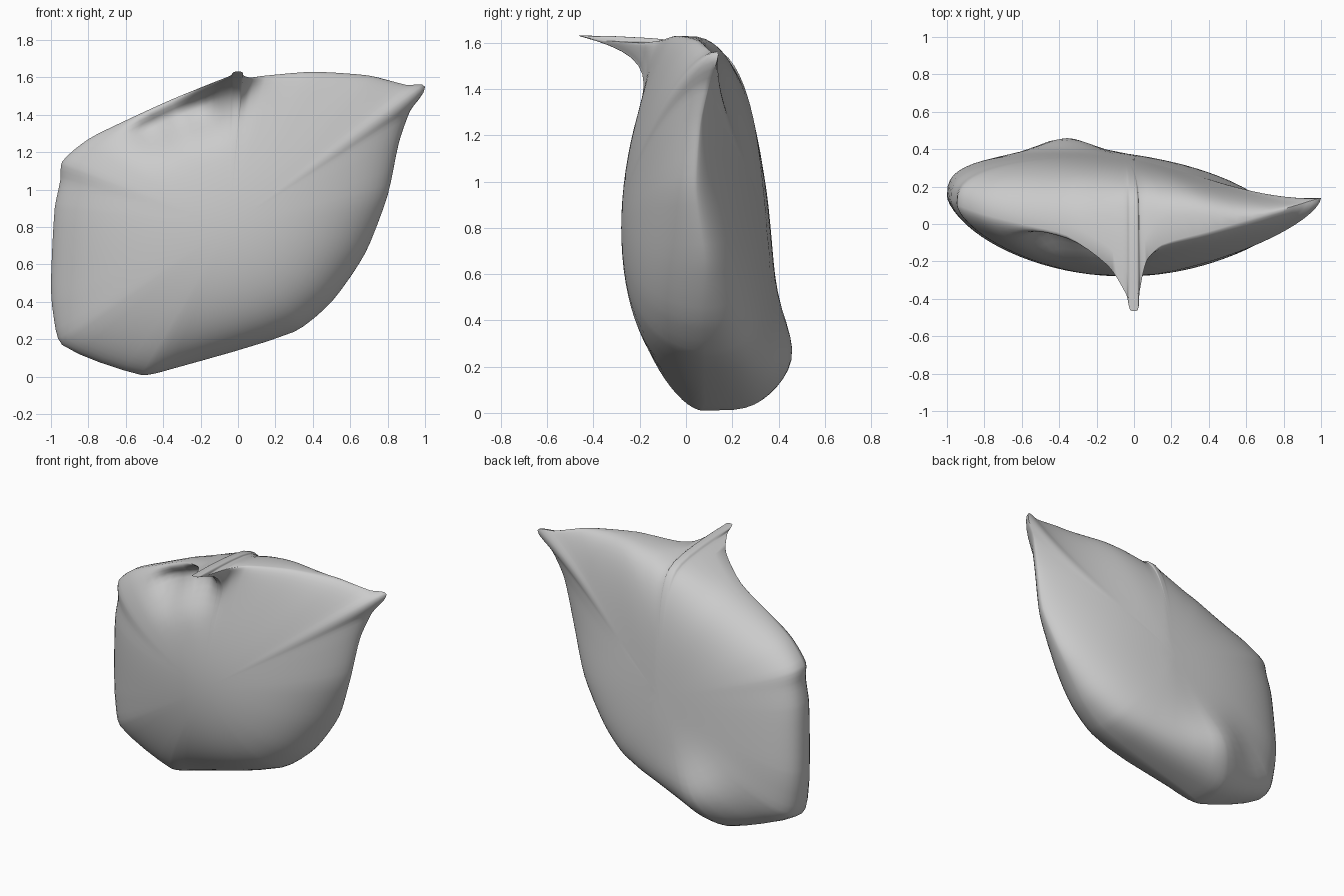
import bpy, bmesh, math
from mathutils import Vector

if "Cube" in bpy.data.objects:
    bpy.data.objects.remove(bpy.data.objects["Cube"])

grey = bpy.data.materials.new("plain grey cloth")
grey.use_nodes = True
colour = (0.6, 0.6, 0.6, 1)
grey.diffuse_color = colour
grey.node_tree.nodes["Principled BSDF"].inputs["Base Color"].default_value = colour

# Seam outline, running around the cushion through its pulled corners
SEAM = [(-.94, .10, 1.15), (-.95, .12, 1.05), (-.98, .13, .9), (-1, .15, .5),
        (-.99, .14, .35), (-.94, .12, .17), (-.52, .07, .01), (-.36, .08, .04),
        (.3, .08, .24), (.5, .08, .4), (.68, .08, .66), (.8, .04, .97),
        (.86, .06, 1.25), (.92, .1, 1.42), (1, .14, 1.55), (.9, .11, 1.56),
        (.7, .05, 1.61), (.4, -.04, 1.63), (.15, -.11, 1.61), (.07, -.19, 1.6),
        (.03, -.36, 1.61), (.02, -.46, 1.63), (-.02, -.46, 1.63),
        (-.04, -.38, 1.61), (-.14, -.22, 1.57), (-.36, -.06, 1.48),
        (-.6, 0, 1.37), (-.8, .05, 1.27)]
STEPS, RINGS = 4, 20
CX, CZ = -.05, .8
CORE_RADIUS, CORE_Y = .8, .06


def smooth_loop(points):
    """Closed curve through the points, with gentle tangents."""
    pts = [Vector(p) for p in points]
    out = []
    for i, b in enumerate(pts):
        a, c, d = pts[i - 1], pts[(i + 1) % len(pts)], pts[(i + 2) % len(pts)]
        span = (c - b).length
        m0 = (c - a).normalized() * span * .7
        m1 = (d - b).normalized() * span * .7
        for k in range(STEPS):
            t = k / STEPS
            out.append(b * (2*t**3 - 3*t*t + 1) + m0 * (t**3 - 2*t*t + t)
                       + c * (3*t*t - 2*t**3) + m1 * (t**3 - t*t))
    return out


def bump(x, z, x0, z0, radius):
    return math.exp(-((x - x0)**2 + (z - z0)**2) / radius**2)


def seam_base(rim, t):
    """Seam depth without the forward spike, evened out towards the middle."""
    return CORE_Y + (max(rim.y, -.1) - CORE_Y) * t * t


def front_depth(rim, x, z, t):
    base = seam_base(rim, t)
    swell = max(0, 1 - t*t) ** .6
    spike = min(0, rim.y + .1) * t**12
    # Hollow tucked under the overhanging flap
    hollow = .1 * bump(x, z, -.45, 1.34, .13) + .12 * bump(x, z, -.2, 1.43, .13)
    return base + (-.28 - base) * swell + spike + hollow * min(1, 10 * (1 - t))


def back_depth(rim, x, z, t):
    base = seam_base(rim, t)
    power = (.36 + .45 * max(0, rim.x)**2 + .08 * bump(rim.x, rim.z, -.6, 1.4, .35)
             - .2 * bump(rim.x, rim.z, .35, 1.6, .4)
             - .12 * bump(rim.x, rim.z, -.5, 0, .35))
    swell = max(0, 1 - t**3) ** power
    target = (.35 - .06 * x - .08 * max(0, x) - .09 * (z - .8)
              + .09 * bump(x, z, -.37, .22, .22))
    return base + (target - base) * swell + min(0, rim.y + .1) * t**45


# Cushion body: shrinking rings from the seam to the middle of each side
seam = smooth_loop(SEAM)
bm = bmesh.new()
rim_verts = [bm.verts.new(p) for p in seam]
count = len(seam)
for depth in (front_depth, back_depth):
    outer = rim_verts
    for r in range(1, RINGS):
        t = math.cos(r / RINGS * math.pi / 2)
        inner = []
        for p in seam:
            arm = Vector((p.x - CX, p.z - CZ))
            reach = t * (CORE_RADIUS + (arm.length - CORE_RADIUS) * t * t)
            arm = arm.normalized() * reach
            x, z = CX + arm.x, CZ + arm.y
            inner.append(bm.verts.new((x, depth(p, x, z, t), z)))
        for i in range(count):
            j = (i + 1) % count
            bm.faces.new((outer[i], outer[j], inner[j], inner[i]))
        outer = inner
    middle = bm.verts.new((CX, depth(seam[0], CX, CZ, 0), CZ))
    for i in range(count):
        bm.faces.new((outer[i], outer[(i + 1) % count], middle))
bmesh.ops.recalc_face_normals(bm, faces=bm.faces[:])

mesh = bpy.data.meshes.new("cushion")
bm.to_mesh(mesh)
bm.free()
mesh.materials.append(grey)
cushion = bpy.data.objects.new("cushion", mesh)
bpy.context.collection.objects.link(cushion)
bpy.context.view_layer.objects.active = cushion
cushion.select_set(True)
bpy.ops.object.shade_smooth_by_angle(angle=math.radians(60))
